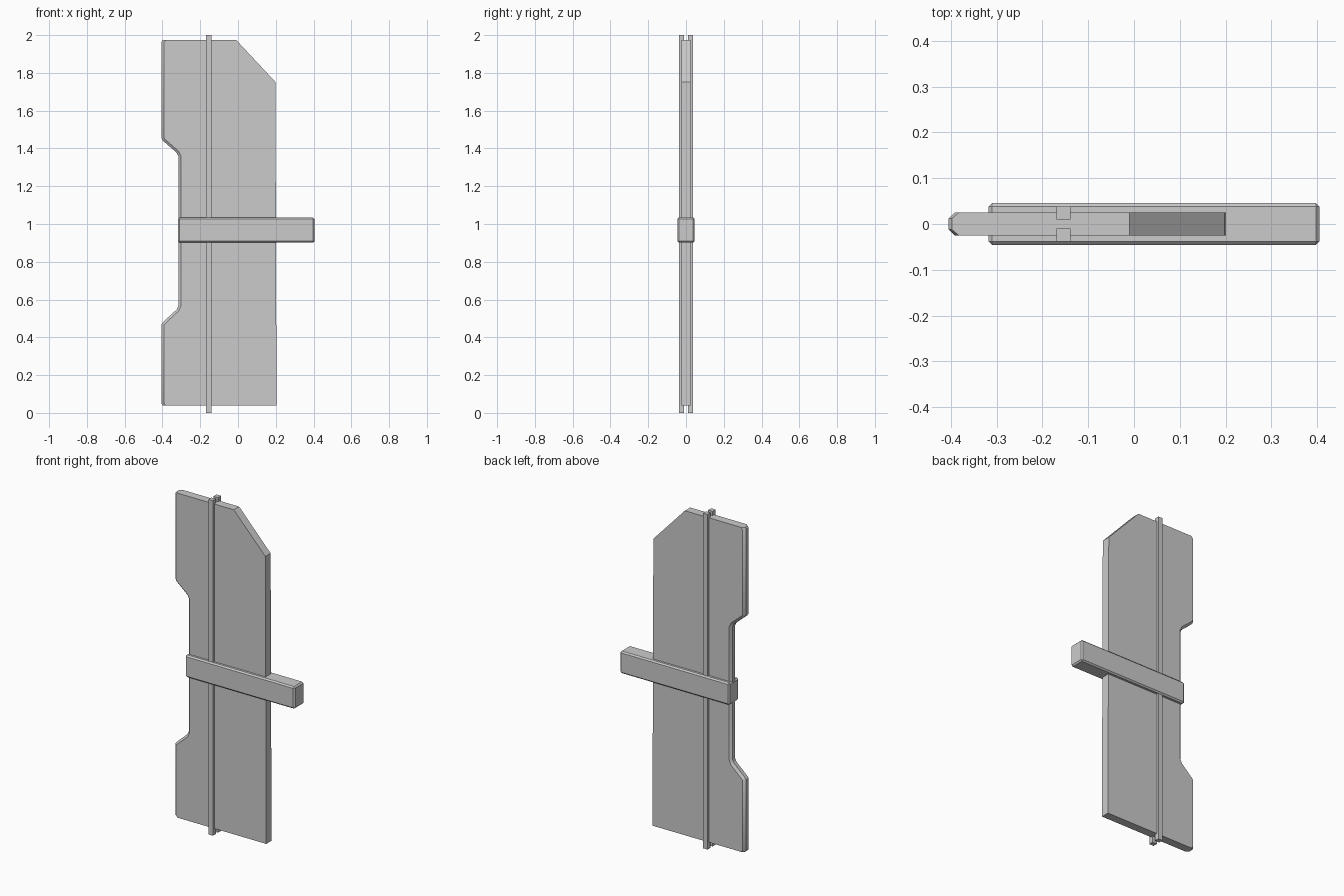
import bpy, bmesh

if "Cube" in bpy.data.objects:
    bpy.data.objects.remove(bpy.data.objects["Cube"])


def finish(name, bm, angle=0.5):
    bmesh.ops.recalc_face_normals(bm, faces=bm.faces)
    mesh = bpy.data.meshes.new(name)
    bm.to_mesh(mesh)
    bm.free()
    obj = bpy.data.objects.new(name, mesh)
    bpy.context.collection.objects.link(obj)
    bpy.ops.object.select_all(action='DESELECT')
    obj.select_set(True)
    bpy.context.view_layer.objects.active = obj
    bpy.ops.object.shade_smooth_by_angle(angle=angle)
    return obj


def box(name, low, high, bevel=0.0):
    bm = bmesh.new()
    bmesh.ops.create_cube(bm, size=1)
    for v in bm.verts:
        v.co = [(a + b) / 2 + c * (b - a) for a, b, c in zip(low, high, v.co)]
    if bevel:
        bmesh.ops.bevel(bm, geom=bm.edges[:], offset=bevel, segments=1,
                        affect='EDGES')
    return finish(name, bm)


# Flat panel with a cut corner and a notched, chamfered left edge
profile = [(-0.398, 0.038), (0.204, 0.038), (0.198, 1.752), (-0.01, 1.975),
           (-0.398, 1.975), (-0.405, 1.965), (-0.405, 1.455), (-0.397, 1.44),
           (-0.325, 1.378), (-0.316, 1.36), (-0.316, 0.567), (-0.325, 0.547),
           (-0.395, 0.483), (-0.405, 0.47), (-0.405, 0.048)]
bm = bmesh.new()
front = bm.faces.new([bm.verts.new((x, -0.025, z)) for x, z in profile])
ext = bmesh.ops.extrude_face_region(bm, geom=[front], use_keep_orig=True)
for v in ext['geom']:
    if isinstance(v, bmesh.types.BMVert):
        v.co.y = 0.025
bmesh.ops.recalc_face_normals(bm, faces=bm.faces)
rim = [e for e in bm.edges
       if all(v.co.x < -0.3 for v in e.verts)
       and abs(e.verts[0].co.y - e.verts[1].co.y) < 1e-4]
bmesh.ops.bevel(bm, geom=rim, offset=0.013, segments=1, affect='EDGES')
finish("panel", bm)

# Upright rods on both faces
for name, y in (("front_rod", -0.024), ("back_rod", 0.024)):
    box(name, (-0.169, y - 0.014, 0.0), (-0.139, y + 0.014, 2.0))

# Horizontal crossbar wrapped around the panel
box("crossbar", (-0.318, -0.046, 0.902), (0.405, 0.046, 1.034), 0.008)
